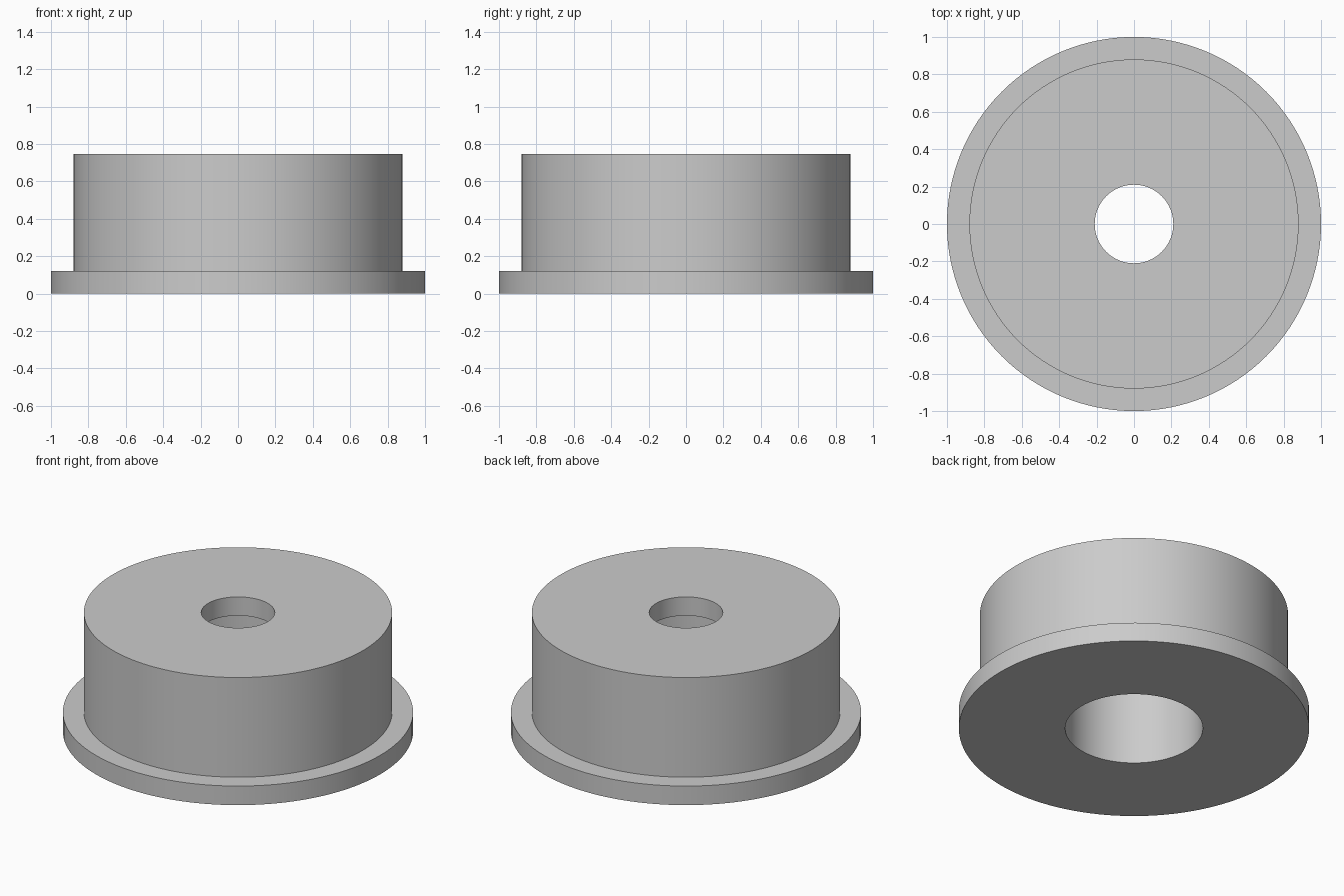
import bpy, bmesh, math

default = bpy.data.objects.get("Cube")
if default:
    bpy.data.objects.remove(default, do_unlink=True)

# Plain grey material
grey = bpy.data.materials.new("light_grey")
grey.use_nodes = True
colour = (0.6, 0.6, 0.6, 1)
grey.diffuse_color = colour
grey.node_tree.nodes["Principled BSDF"].inputs["Base Color"].default_value = colour

# Radii and heights
FLANGE_R, BODY_R, BORE_R, HOLE_R = 1.0, 0.88, 0.393, 0.21
FLANGE_H, BORE_H, TOP = 0.12, 0.63, 0.748
SEGMENTS = 128


def lathe(name, profile, material):
    """Turn a closed (radius, height) profile around the z axis."""
    bm = bmesh.new()
    verts = [bm.verts.new((r, 0, z)) for r, z in profile]
    edges = [bm.edges.new((v, verts[(i + 1) % len(verts)]))
             for i, v in enumerate(verts)]
    bmesh.ops.spin(bm, geom=verts + edges, cent=(0, 0, 0), axis=(0, 0, 1),
                   angle=math.tau, steps=SEGMENTS, use_merge=True)
    bmesh.ops.remove_doubles(bm, verts=bm.verts, dist=1e-5)
    bmesh.ops.recalc_face_normals(bm, faces=bm.faces)
    mesh = bpy.data.meshes.new(name)
    bm.to_mesh(mesh)
    bm.free()
    mesh.materials.append(material)
    obj = bpy.data.objects.new(name, mesh)
    bpy.context.collection.objects.link(obj)
    bpy.ops.object.select_all(action='DESELECT')
    obj.select_set(True)
    bpy.context.view_layer.objects.active = obj
    bpy.ops.object.shade_smooth_by_angle(angle=math.radians(30))
    return obj


# Flanged bushing with a wide bore below and a narrow hole through the top
lathe("flanged_bushing", [
    (BORE_R, 0), (FLANGE_R, 0), (FLANGE_R, FLANGE_H), (BODY_R, FLANGE_H),
    (BODY_R, TOP), (HOLE_R, TOP), (HOLE_R, BORE_H), (BORE_R, BORE_H),
], grey)
